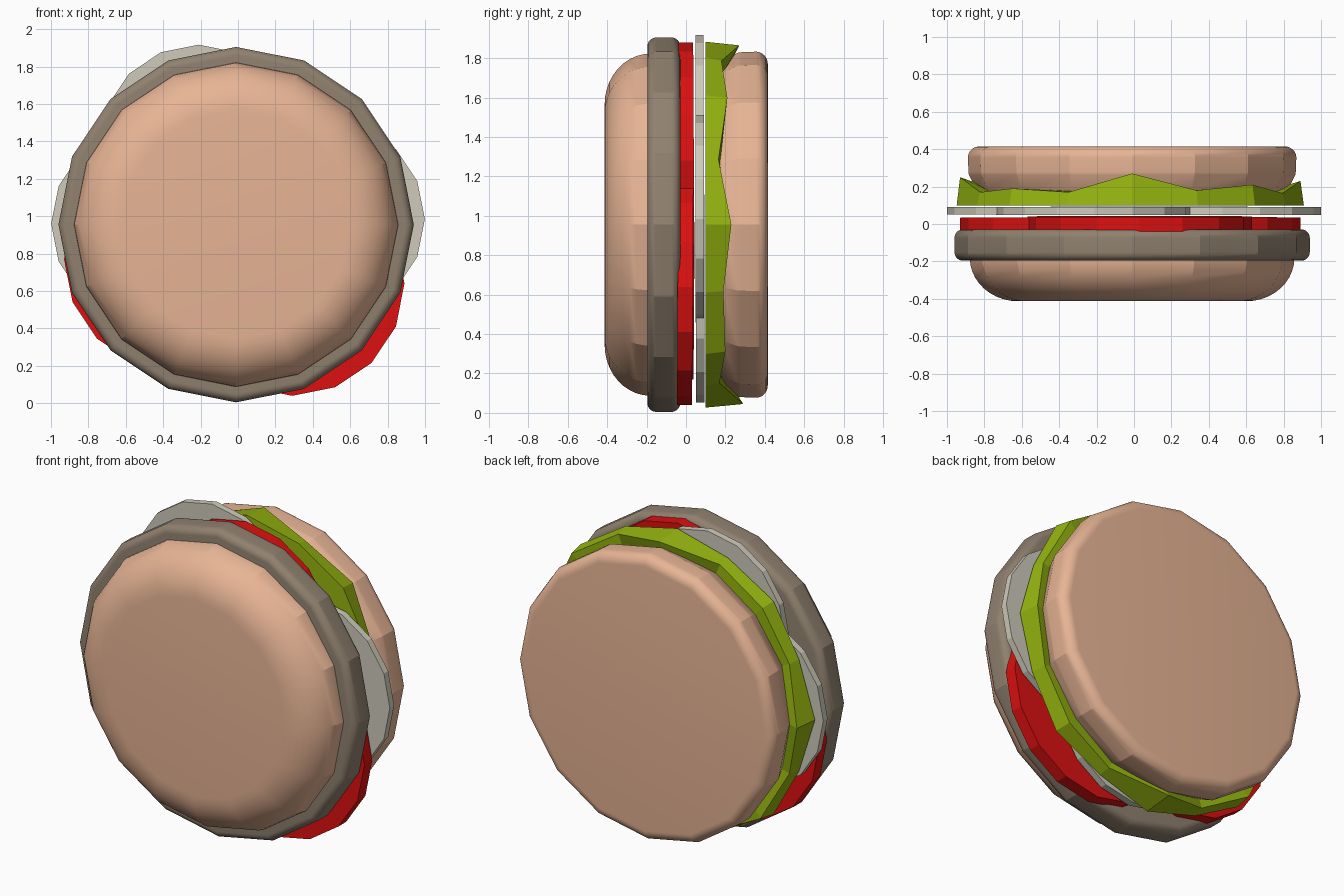
import bpy, bmesh
from math import sin, cos, pi, radians

if "Cube" in bpy.data.objects:
    bpy.data.objects.remove(bpy.data.objects["Cube"])

CX, CZ, N = -0.01, 0.955, 16


def material(name, rgb):
    m = bpy.data.materials.new(name)
    m.diffuse_color = (*rgb, 1)
    m.use_nodes = True
    m.node_tree.nodes["Principled BSDF"].inputs["Base Color"].default_value = m.diffuse_color
    return m


BREAD = material("bread", (0.80, 0.46, 0.30))
MEAT = material("meat", (0.28, 0.22, 0.16))
RED = material("red", (0.72, 0.005, 0.005))
PALE = material("pale", (0.62, 0.60, 0.50))
GREEN = material("green", (0.30, 0.46, 0.005))


def loft(name, rings, mat, smooth=None):
    """Skin a list of closed rings and cap both ends."""
    bm = bmesh.new()
    loops = [[bm.verts.new(p) for p in r] for r in rings]
    for a, b in zip(loops, loops[1:]):
        n = len(a)
        for i in range(n):
            bm.faces.new((a[i], a[(i + 1) % n], b[(i + 1) % n], b[i]))
    bm.faces.new(loops[0])
    bm.faces.new(loops[-1])
    bmesh.ops.recalc_face_normals(bm, faces=bm.faces[:])
    me = bpy.data.meshes.new(name)
    bm.to_mesh(me)
    bm.free()
    me.materials.append(mat)
    ob = bpy.data.objects.new(name, me)
    bpy.context.collection.objects.link(ob)
    if smooth:
        bpy.ops.object.select_all(action='DESELECT')
        bpy.context.view_layer.objects.active = ob
        ob.select_set(True)
        bpy.ops.object.shade_smooth_by_angle(angle=radians(smooth))
    return ob


def ring(r, y, cx=CX, cz=CZ, tilt_x=0, tilt_z=0):
    pts = []
    for i in range(N):
        a = 2 * pi * i / N
        u, v = r * sin(a), r * cos(a)
        pts.append((cx + u, y + tilt_x * u + tilt_z * v, cz + v))
    return pts


def arc(r, y, rr, ry, a0, a1, n=8):
    """Elliptical corner in (radius, y) profile space."""
    return [(r + rr * cos(radians(a0 + (a1 - a0) * i / n)),
             y + ry * sin(radians(a0 + (a1 - a0) * i / n))) for i in range(n + 1)]


def turned(name, profile, mat):
    return loft(name, [ring(r, y) for r, y in profile], mat, 20)


# Domed front bun
turned("top_bun", arc(0.61, -0.18, 0.258, 0.233, -90, 0, 10) + [(0.86, -0.15)], BREAD)

# Patty with rounded rims
turned("patty", arc(0.905, -0.15, 0.045, 0.046, -90, 0)
       + arc(0.905, -0.075, 0.045, 0.046, 0, 90), MEAT)

# Back bun
turned("bottom_bun", arc(0.76, 0.21, 0.08, 0.07, -90, -20, 5)
       + arc(0.81, 0.28, 0.065, 0.06, -15, 0, 2)
       + arc(0.815, 0.355, 0.063, 0.06, 0, 90), BREAD)

# Overlapping tomato slices
for i, (x, z, y, tx, tz) in enumerate([(0.29, 0.64, -0.004, 0, 0.006),
                                       (-0.33, 0.77, -0.001, 0.006, 0),
                                       (0.03, 1.28, 0.002, 0, -0.006)]):
    loft(f"tomato_slice_{i + 1}", [ring(0.6, y - 0.038, x, z, tx, tz),
                                   ring(0.6, y + 0.038, x, z, tx, tz)], RED)

# Overlapping onion slices
for i, (x, z, y) in enumerate([(-0.21, 1.39, 0.069), (0.472, 0.985, 0.07),
                               (-0.472, 0.96, 0.071), (0.08, 0.58, 0.072)]):
    loft(f"onion_slice_{i + 1}", [ring(0.527, y - 0.021, x, z),
                                  ring(0.527, y + 0.021, x, z)], PALE)

# Crinkled lettuce leaf: (rim radius, rim y) clockwise from the top
rim = [(0.91, 0.27), (0.90, 0.18), (0.91, 0.21), (0.87, 0.165),
       (0.90, 0.23), (0.88, 0.19), (0.91, 0.20), (0.87, 0.17),
       (0.91, 0.29), (0.88, 0.17), (0.91, 0.21), (0.88, 0.17),
       (0.92, 0.25), (0.88, 0.17), (0.91, 0.19), (0.89, 0.17)]


def leaf_ring(fn):
    out = []
    for i, (r, y) in enumerate(rim):
        a = 2 * pi * i / N
        rr, yy = fn(r, y)
        out.append((CX + rr * sin(a), yy, CZ + rr * cos(a)))
    return out


loft("lettuce", [leaf_ring(lambda r, y: (r + 0.018, 0.10)),
                 leaf_ring(lambda r, y: (r, y)),
                 leaf_ring(lambda r, y: (0.82, 0.5 * y + 0.09)),
                 leaf_ring(lambda r, y: (0.7, 0.16))], GREEN)
